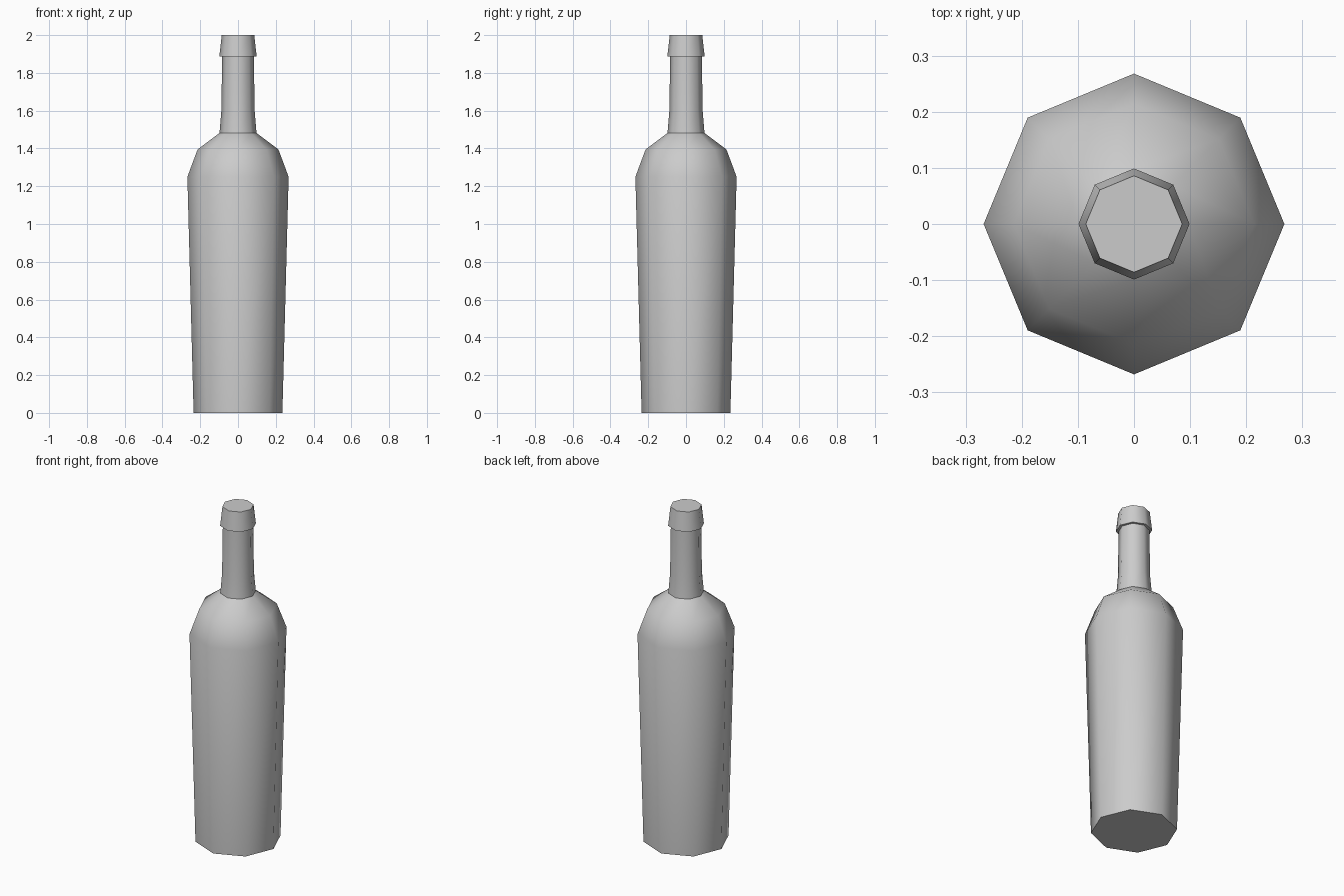
import bpy, bmesh, math

cube = bpy.data.objects.get("Cube")
if cube:
    bpy.data.objects.remove(cube, do_unlink=True)

SIDES = 8

glass = bpy.data.materials.new("plain_grey")
glass.use_nodes = True
grey = (0.6, 0.6, 0.6, 1)
glass.diffuse_color = grey
glass.node_tree.nodes["Principled BSDF"].inputs["Base Color"].default_value = grey


def lathe(name, profile, cap_bottom=False, cap_top=False):
    """Turn (radius, height) points into an eight-sided smooth part."""
    bm = bmesh.new()
    rings = []
    for r, z in profile:
        angles = [math.tau * i / SIDES for i in range(SIDES)]
        rings.append([bm.verts.new((r * math.cos(a), r * math.sin(a), z)) for a in angles])
    for low, high in zip(rings, rings[1:]):
        for i in range(SIDES):
            j = (i + 1) % SIDES
            bm.faces.new((low[i], low[j], high[j], high[i]))
    if cap_bottom:
        bm.faces.new(rings[0][::-1])
    if cap_top:
        bm.faces.new(rings[-1])
    mesh = bpy.data.meshes.new(name)
    bm.to_mesh(mesh)
    bm.free()
    mesh.materials.append(glass)
    obj = bpy.data.objects.new(name, mesh)
    bpy.context.collection.objects.link(obj)
    bpy.ops.object.select_all(action='DESELECT')
    obj.select_set(True)
    bpy.context.view_layer.objects.active = obj
    bpy.ops.object.shade_smooth_by_angle(angle=math.radians(60))
    return obj


# Tapered body with rounded shoulders
lathe("bottle_body", [(0.235, 0), (0.268, 1.25), (0.214, 1.395), (0.098, 1.482)],
      cap_bottom=True)

# Neck flaring at its foot
lathe("bottle_neck", [(0.098, 1.482), (0.088, 1.6), (0.084, 1.886)])

# Lip with an underside ledge and a closed top
lathe("bottle_lip", [(0.084, 1.886), (0.099, 1.886), (0.086, 2.0)], cap_top=True)
